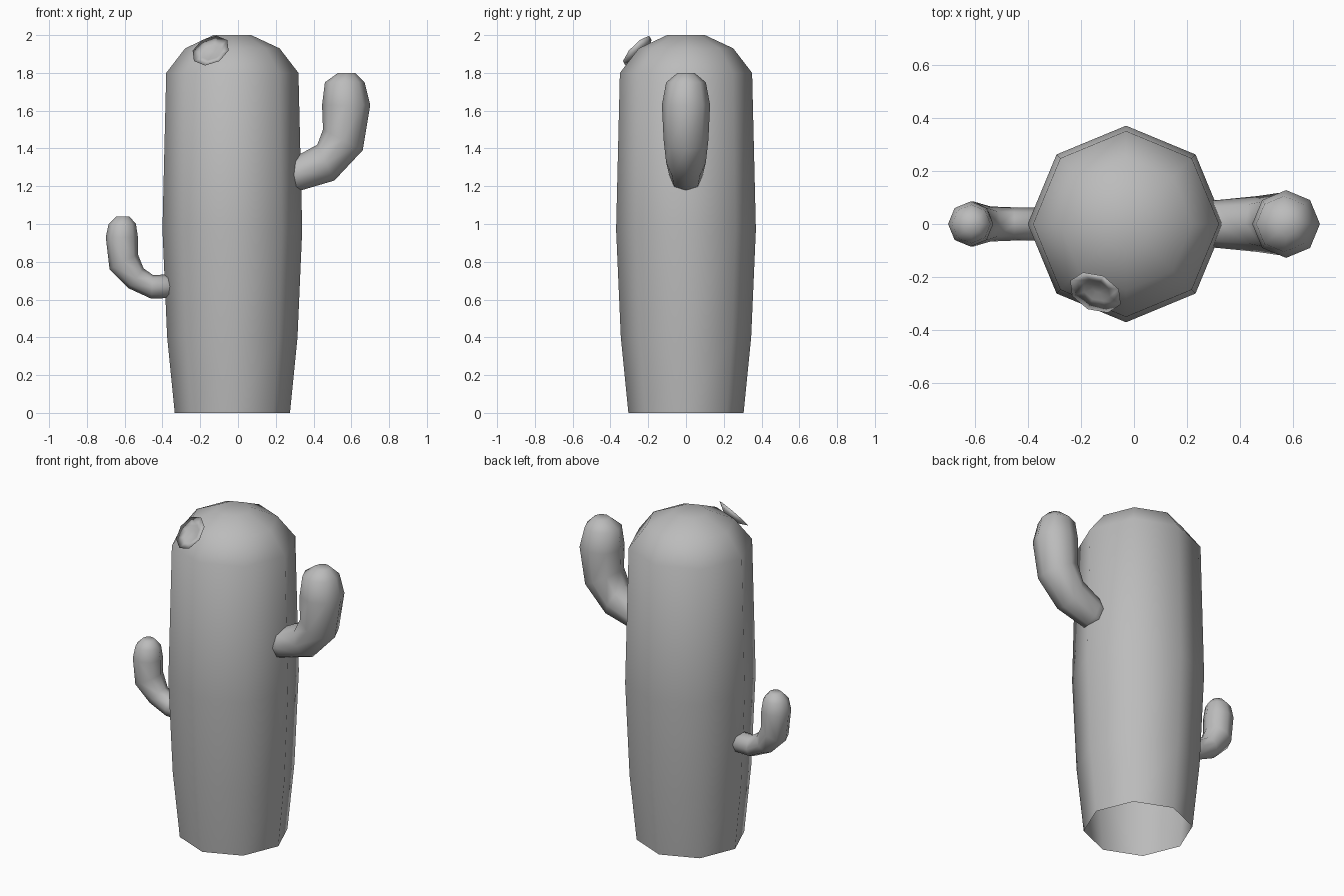
import bpy, bmesh
from math import cos, sin, tau
from mathutils import Vector

SIDES = 8

cube = bpy.data.objects.get("Cube")
if cube:
    bpy.data.objects.remove(cube, do_unlink=True)

# One plain grey for the whole plant
grey = bpy.data.materials.new("plain grey")
grey.use_nodes = True
colour = (0.5, 0.5, 0.5, 1)
grey.diffuse_color = colour
grey.node_tree.nodes["Principled BSDF"].inputs["Base Color"].default_value = colour


def ring(centre, u, v):
    """Points of an octagon spanned by the half axes u and v."""
    return [centre + u * cos(tau * i / SIDES) + v * sin(tau * i / SIDES)
            for i in range(SIDES)]


def loft(name, rings, cap_start=False, cap_end=True):
    """Skin a stack of rings into a smooth object."""
    bm = bmesh.new()
    loops = [[bm.verts.new(p) for p in r] for r in rings]
    for a, b in zip(loops, loops[1:]):
        for i in range(SIDES):
            j = (i + 1) % SIDES
            bm.faces.new((a[i], a[j], b[j], b[i]))
    if cap_start:
        bm.faces.new(loops[0][::-1])
    if cap_end:
        bm.faces.new(loops[-1])
    bmesh.ops.recalc_face_normals(bm, faces=bm.faces)
    for f in bm.faces:
        f.smooth = True
    mesh = bpy.data.meshes.new(name)
    bm.to_mesh(mesh)
    bm.free()
    mesh.materials.append(grey)
    obj = bpy.data.objects.new(name, mesh)
    bpy.context.collection.objects.link(obj)
    return obj


# Trunk: (radius, height) profile, open underneath
trunk_profile = [(0.305, 0), (0.345, 0.4), (0.37, 0.97), (0.35, 1.8),
                 (0.25, 1.93), (0.1, 2.0)]
loft("trunk", [ring(Vector((-0.03, 0, z)), Vector((r, 0, 0)), Vector((0, r, 0)))
               for r, z in trunk_profile])


# Arms: each section is its outer and inner point (x, z) in the middle plane
def arm(name, sections):
    rings = []
    for ox, oz, ix, iz in sections:
        outer, inner = Vector((ox, 0, oz)), Vector((ix, 0, iz))
        u = (outer - inner) / 2
        rings.append(ring((outer + inner) / 2, u, Vector((0, u.length, 0))))
    loft(name, rings, cap_start=True)


arm("left_arm", [(0.27, 1.16, 0.22, 1.32), (0.34, 1.18, 0.31, 1.36),
                 (0.51, 1.23, 0.42, 1.42), (0.66, 1.39, 0.45, 1.5),
                 (0.7, 1.63, 0.445, 1.63), (0.67, 1.75, 0.46, 1.75),
                 (0.62, 1.8, 0.53, 1.8)])
arm("right_arm", [(-0.3, 0.61, -0.3, 0.735), (-0.46, 0.605, -0.45, 0.73),
                  (-0.58, 0.66, -0.5, 0.765), (-0.68, 0.76, -0.53, 0.84),
                  (-0.7, 0.93, -0.53, 0.93), (-0.685, 1.0, -0.54, 1.0),
                  (-0.645, 1.04, -0.575, 1.04)])

# Flower: a shallow dish leaning out from the crown
normal = Vector((-0.32, -0.68, 0.66)).normalized()
across = normal.cross(Vector((0, 0, 1))).normalized()
up = across.cross(normal)
centre = Vector((-0.145, -0.258, 1.918))
dish = [(0.02, -0.045), (0.06, -0.025), (0.105, 0), (0.055, -0.012), (0.02, -0.022)]
loft("flower", [ring(centre + normal * d, across * r, up * r) for r, d in dish],
     cap_start=True)
